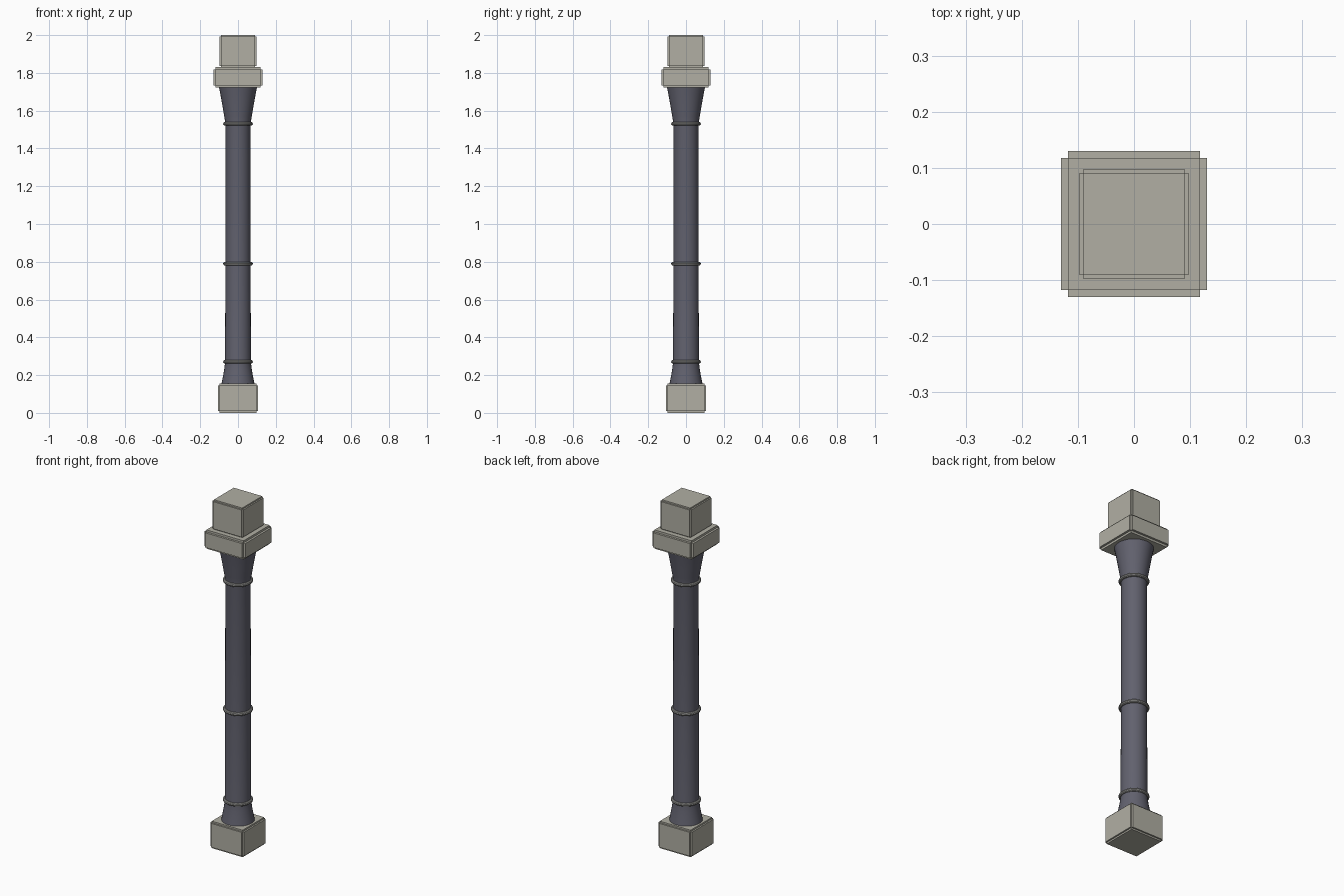
import bpy, bmesh, math

if "Cube" in bpy.data.objects:
    bpy.data.objects.remove(bpy.data.objects["Cube"])


def material(name, color):
    m = bpy.data.materials.new(name)
    m.diffuse_color = (*color, 1)
    m.use_nodes = True
    m.node_tree.nodes["Principled BSDF"].inputs["Base Color"].default_value = m.diffuse_color
    return m


stone = material("pale_stone", (0.44, 0.43, 0.37))
dark = material("dark_stone", (0.12, 0.12, 0.155))
trim = material("trim_stone", (0.30, 0.30, 0.29))


def finish(name, bm, mat):
    bmesh.ops.recalc_face_normals(bm, faces=bm.faces)
    mesh = bpy.data.meshes.new(name)
    bm.to_mesh(mesh)
    bm.free()
    mesh.materials.append(mat)
    ob = bpy.data.objects.new(name, mesh)
    bpy.context.collection.objects.link(ob)
    return ob


def smooth(ob):
    bpy.ops.object.select_all(action='DESELECT')
    ob.select_set(True)
    bpy.context.view_layer.objects.active = ob
    bpy.ops.object.shade_smooth_by_angle(angle=math.radians(35))


def notched_block(name, half, z0, z1, step):
    """Square block whose faces stand proud of recessed edges."""
    bm = bmesh.new()
    bmesh.ops.create_cube(bm, size=2)
    hz = (z1 - z0) / 2
    for v in bm.verts:
        v.co.x *= half - step
        v.co.y *= half - step
        v.co.z = v.co.z * (hz - step) + (z0 + z1) / 2
    bm.normal_update()
    faces = bmesh.ops.extrude_discrete_faces(bm, faces=bm.faces[:])["faces"]
    for f in faces:
        n = f.normal.copy()
        bmesh.ops.translate(bm, verts=f.verts[:], vec=n * step)
    bmesh.ops.remove_doubles(bm, verts=bm.verts[:], dist=1e-5)
    return finish(name, bm, stone)


def lathe(name, profile, mat, sides=32):
    """Spin (radius, z) points about z and cap both ends."""
    bm = bmesh.new()
    rings = [[bm.verts.new((r * math.cos(2 * math.pi * i / sides),
                            r * math.sin(2 * math.pi * i / sides), z))
              for i in range(sides)] for r, z in profile]
    for a, b in zip(rings, rings[1:]):
        for i in range(sides):
            j = (i + 1) % sides
            bm.faces.new((a[i], a[j], b[j], b[i]))
    bm.faces.new(rings[0][::-1])
    bm.faces.new(rings[-1])
    ob = finish(name, bm, mat)
    smooth(ob)
    return ob


# Square blocks: foot, capital slab, top block
notched_block("base_block", 0.107, 0.0, 0.155, 0.009)
notched_block("capital_slab", 0.13, 1.722, 1.83, 0.012)
notched_block("top_block", 0.098, 1.828, 2.0, 0.008)

# Round shaft with a flared foot and a flared neck
lathe("shaft", [(0.088, 0.15), (0.082, 0.18), (0.073, 0.23), (0.068, 0.27),
                (0.067, 0.79), (0.066, 1.53), (0.073, 1.57), (0.083, 1.63),
                (0.092, 1.68), (0.101, 1.725)], dark)

# Trim rings around the shaft
for part, z in (("lower", 0.27), ("middle", 0.79), ("upper", 1.53)):
    bpy.ops.mesh.primitive_torus_add(major_radius=0.069, minor_radius=0.010,
                                     major_segments=32, minor_segments=10,
                                     location=(0, 0, z))
    ring = bpy.context.object
    ring.name = part + "_ring"
    ring.data.materials.append(trim)
    smooth(ring)
